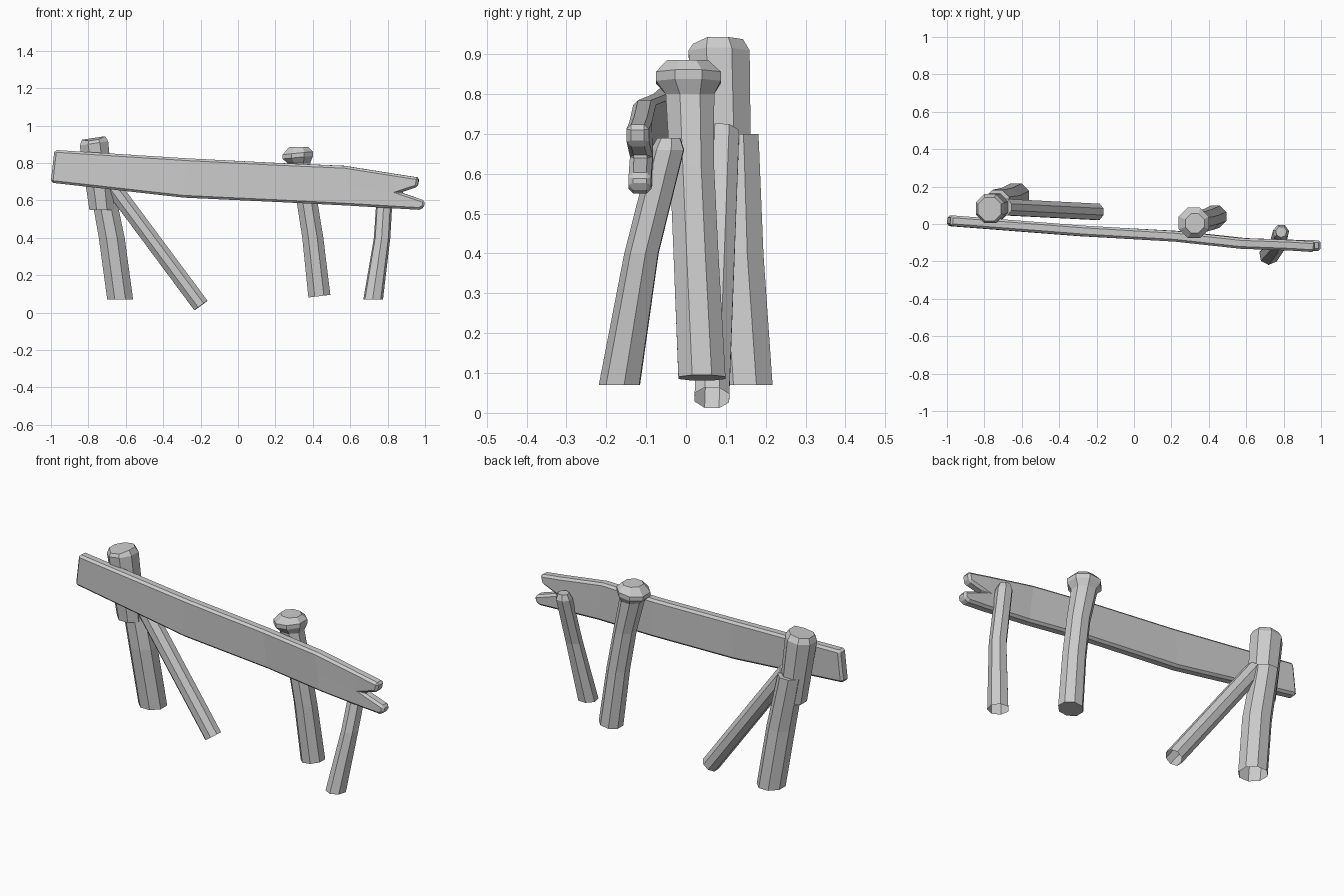
import bpy, bmesh, math
from mathutils import Vector

if "Cube" in bpy.data.objects:
    bpy.data.objects.remove(bpy.data.objects["Cube"])


def make_object(name, bm):
    bmesh.ops.recalc_face_normals(bm, faces=bm.faces[:])
    mesh = bpy.data.meshes.new(name)
    bm.to_mesh(mesh)
    bm.free()
    obj = bpy.data.objects.new(name, mesh)
    bpy.context.collection.objects.link(obj)
    return obj


def log(name, stations, sides=8, phase=0.5, close_bottom=False):
    """Faceted log through stations (x, y, z, radius[, ring normal])."""
    bm = bmesh.new()
    rings = []
    for x, y, z, r, *n in stations:
        normal = Vector(n[0] if n else (0, 0, 1)).normalized()
        rot = Vector((0, 0, 1)).rotation_difference(normal)
        ring = []
        for i in range(sides):
            a = math.tau * (i + phase) / sides
            p = rot @ Vector((r * math.cos(a), r * math.sin(a), 0))
            ring.append(bm.verts.new(p + Vector((x, y, z))))
        rings.append(ring)
    for lo, hi in zip(rings, rings[1:]):
        for i in range(sides):
            j = (i + 1) % sides
            bm.faces.new((lo[i], lo[j], hi[j], hi[i]))
    bm.faces.new(rings[-1])
    if close_bottom:
        bm.faces.new(rings[0][::-1])
    return make_object(name, bm)


# Left post: leaning lower log with a ledge, and the split upper part
log("left_post_lower", [(-0.63, 0.148, 0.07, 0.075), (-0.675, 0.125, 0.40, 0.075),
                        (-0.725, 0.119, 0.66, 0.07), (-0.732, 0.117, 0.70, 0.07)])
top = log("left_post_upper", [(-0.728, 0.095, 0.55, 0.072), (-0.745, 0.09, 0.70, 0.078),
                              (-0.77, 0.083, 0.905, 0.083, (-0.15, 0, 1)),
                              (-0.772, 0.08, 0.934, 0.068, (-0.15, 0, 1))])
# Dip worn into the front of the top
for v in top.data.vertices:
    if v.co.z > 0.92 and v.co.y < 0.04:
        v.co.z -= 0.012

# Diagonal brace
lean = (-0.44, 0.02, 0.6)
log("diagonal_brace", [(-0.198, 0.065, 0.038, 0.047, lean),
                       (-0.69, 0.09, 0.70, 0.047, lean)])

# Middle post with a mushroomed head
log("middle_post", [(0.435, 0.04, 0.088, 0.064, (-0.12, 0, 1)), (0.40, 0.025, 0.40, 0.061),
                    (0.365, 0.015, 0.62, 0.06), (0.325, 0.01, 0.80, 0.066),
                    (0.32, 0.006, 0.83, 0.088, (-0.1, 0, 1)),
                    (0.32, 0.006, 0.853, 0.088, (-0.1, 0, 1)),
                    (0.325, 0.004, 0.886, 0.055)], close_bottom=True)

# Thin right post
log("right_post", [(0.722, -0.165, 0.07, 0.054), (0.77, -0.11, 0.40, 0.045),
                   (0.786, -0.045, 0.66, 0.044), (0.787, -0.042, 0.69, 0.03)],
    sides=7, phase=0.2)

# Plank: bent sheet (top x, top z, bottom x, bottom z, y) thickened, with a split right end
columns = [(-0.98, 0.87, -1.0, 0.695, 0.018), (-0.27, 0.825, -0.29, 0.615, -0.037),
           (0.22, 0.80, 0.25, 0.59, -0.066), (0.57, 0.785, 0.60, 0.572, -0.104),
           (0.84, 0.742, 0.86, 0.556, -0.114)]
bm = bmesh.new()
rows = []
for i, (xt, zt, xb, zb, y) in enumerate(columns):
    split = i == len(columns) - 1
    mid = (0.87, y, 0.643) if split else ((xt + xb) / 2, y, (zt + zb) / 2)
    rows.append([bm.verts.new(p) for p in ((xb, y, zb), mid, (xt, y, zt))])
for a, b in zip(rows, rows[1:]):
    for k in range(2):
        bm.faces.new((a[k], b[k], b[k + 1], a[k + 1]))
last = rows[-1]
lower = [bm.verts.new((x, -0.116, z)) for x, z in ((0.97, 0.55), (0.998, 0.565), (0.998, 0.60))]
upper = [bm.verts.new((x, -0.122, z)) for x, z in ((0.96, 0.672), (0.97, 0.722))]
bm.faces.new((last[0], *lower, last[1]))
bm.faces.new((last[1], *upper, last[2]))
plank = make_object("plank", bm)
thick = plank.modifiers.new("thickness", 'SOLIDIFY')
thick.thickness = 0.057
thick.offset = 0
bevel = plank.modifiers.new("worn_edges", 'BEVEL')
bevel.width = 0.012
bevel.segments = 1
bevel.limit_method = 'ANGLE'
bevel.angle_limit = math.radians(50)
